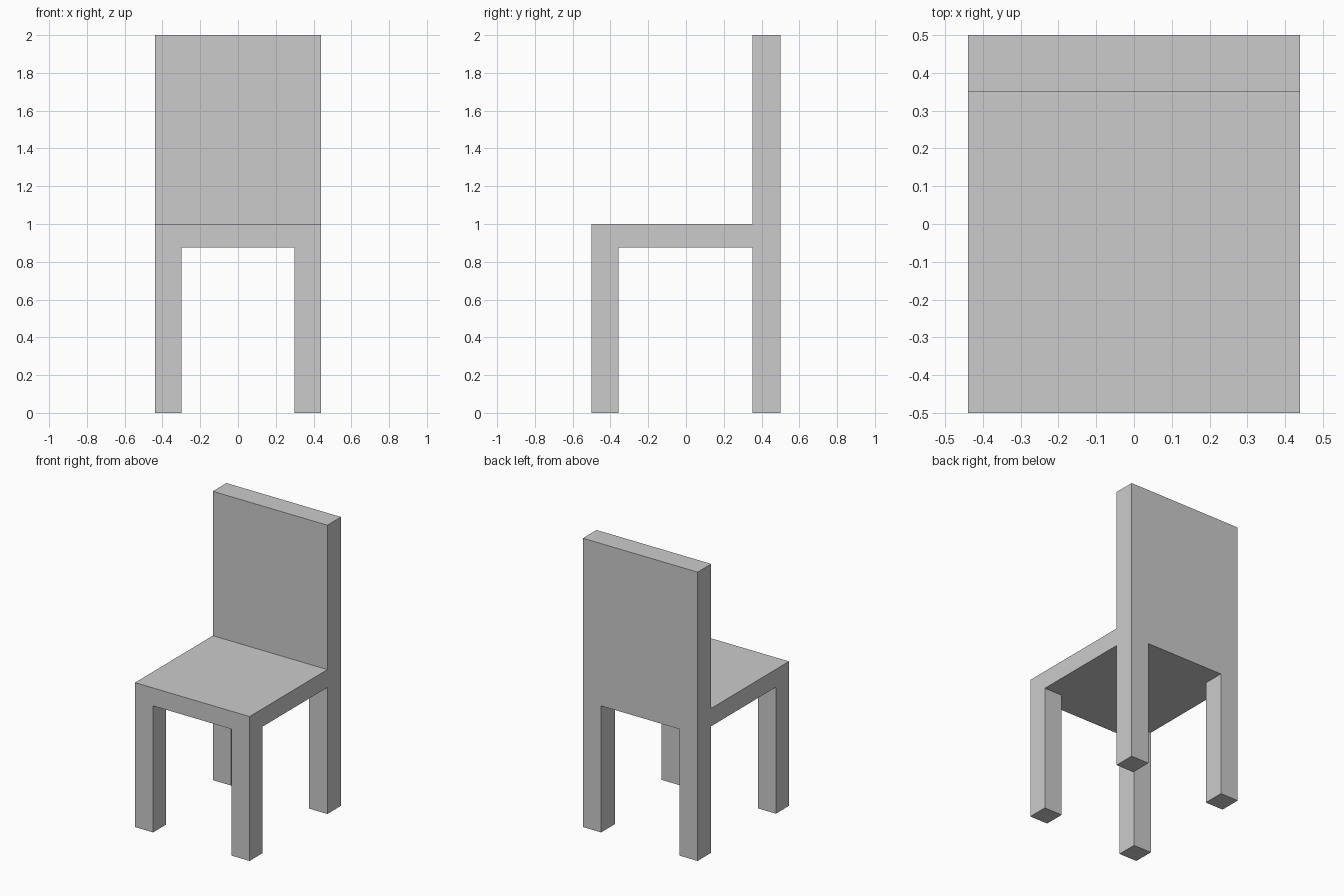
import bpy, bmesh, math
from mathutils import Matrix, Vector

if "Cube" in bpy.data.objects:
    bpy.data.objects.remove(bpy.data.objects["Cube"])

HALF_W, HALF_D = 0.439, 0.5
SEAT_BOTTOM, SEAT_TOP, HEIGHT = 0.876, 1.0, 2.0
LEG_X, FRONT_Y, BACK_Y = 0.30, -0.357, 0.351

bm = bmesh.new()

# Seat slab
thickness = SEAT_TOP - SEAT_BOTTOM
bmesh.ops.create_cube(
    bm, size=1,
    matrix=Matrix.Translation((0, 0, SEAT_BOTTOM + thickness / 2))
    @ Matrix.Diagonal((2 * HALF_W, 2 * HALF_D, thickness, 1)))

# Cuts that outline the legs and the backrest
for co, no in (((-LEG_X, 0, 0), (1, 0, 0)), ((LEG_X, 0, 0), (1, 0, 0)),
               ((0, FRONT_Y, 0), (0, 1, 0)), ((0, BACK_Y, 0), (0, 1, 0))):
    bmesh.ops.bisect_plane(bm, geom=bm.verts[:] + bm.edges[:] + bm.faces[:],
                           plane_co=co, plane_no=no)


def extrude_to(faces, z):
    """Extrude a group of faces vertically until they reach height z."""
    out = bmesh.ops.extrude_face_region(bm, geom=faces)
    for v in out["geom"]:
        if isinstance(v, bmesh.types.BMVert):
            v.co.z = z


def faces_where(normal_z, test):
    bm.normal_update()
    return [f for f in bm.faces
            if f.normal.z * normal_z > 0.9 and test(f.calc_center_median())]


# Four legs pulled down from the seat corners
extrude_to(faces_where(-1, lambda c: abs(c.x) > LEG_X
                       and not FRONT_Y < c.y < BACK_Y), 0)

# Backrest pulled up from the rear strip
extrude_to(faces_where(1, lambda c: c.y > BACK_Y), HEIGHT)

# Merge flat neighbours into clean planar faces
bmesh.ops.dissolve_limit(bm, angle_limit=math.radians(1),
                         verts=bm.verts[:], edges=bm.edges[:])
bmesh.ops.recalc_face_normals(bm, faces=bm.faces[:])

mesh = bpy.data.meshes.new("chair")
bm.to_mesh(mesh)
bm.free()
bpy.context.collection.objects.link(bpy.data.objects.new("chair", mesh))
